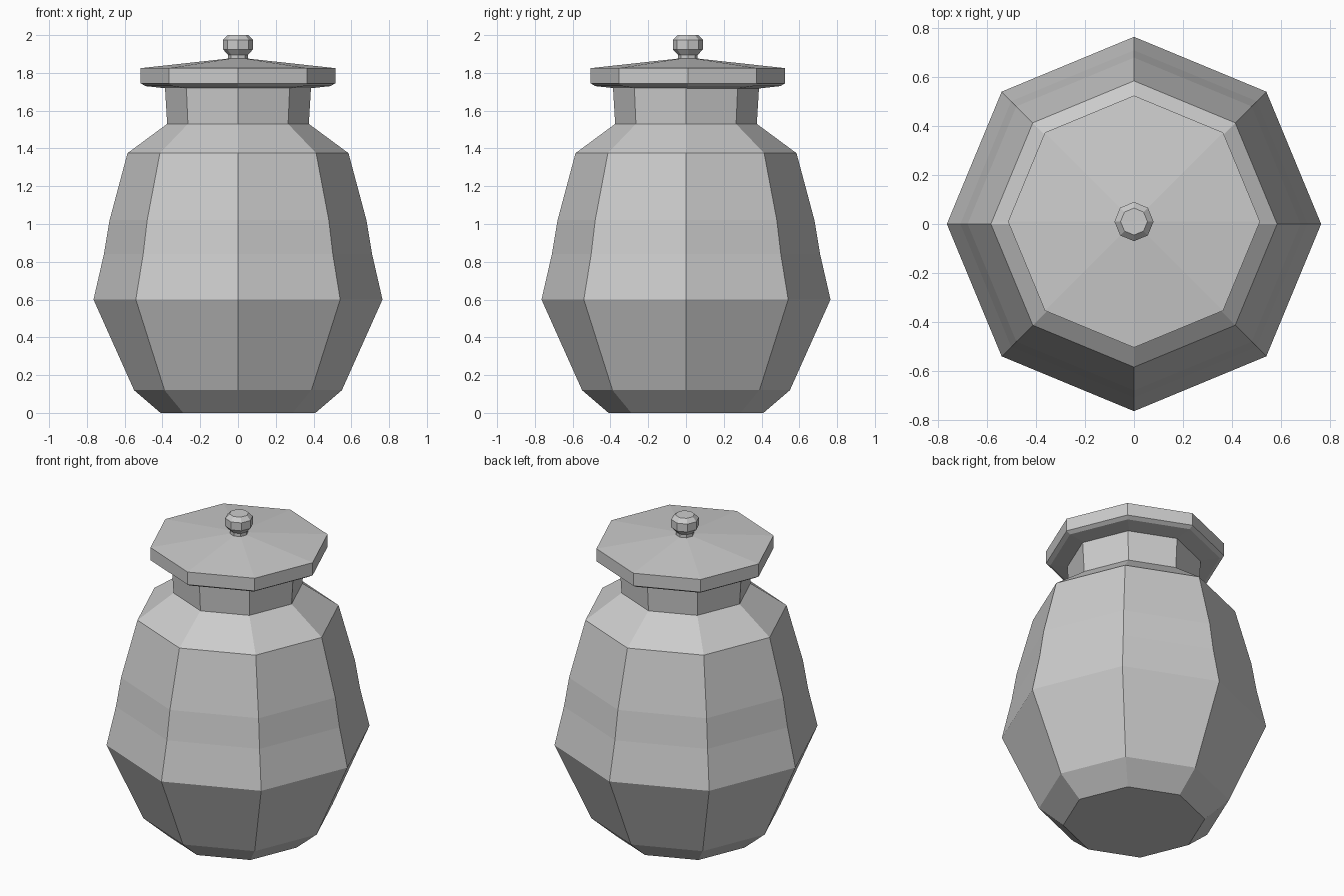
import bpy, bmesh
from math import cos, sin, tau

cube = bpy.data.objects.get("Cube")
if cube:
    bpy.data.objects.remove(cube, do_unlink=True)

clay = bpy.data.materials.new("grey_clay")
clay.use_nodes = True
grey = (0.6, 0.6, 0.6, 1)
clay.diffuse_color = grey
clay.node_tree.nodes["Principled BSDF"].inputs["Base Color"].default_value = grey


def lathe(name, profile, sides=8, y=0.0):
    """Flat-sided turned solid from (radius, height) pairs, capped at both ends."""
    bm = bmesh.new()
    rings = [[bm.verts.new((r * cos(tau * i / sides), r * sin(tau * i / sides), z))
              for i in range(sides)] for r, z in profile]
    for low, high in zip(rings, rings[1:]):
        for i in range(sides):
            j = (i + 1) % sides
            bm.faces.new((low[i], low[j], high[j], high[i]))
    bm.faces.new(rings[0][::-1])
    bm.faces.new(rings[-1])
    mesh = bpy.data.meshes.new(name)
    bm.to_mesh(mesh)
    bm.free()
    mesh.materials.append(clay)
    obj = bpy.data.objects.new(name, mesh)
    obj.location.y = y
    bpy.context.collection.objects.link(obj)
    return obj


# Jar body with foot, belly, shoulder and neck
lathe("jar_body", [(0.41, 0), (0.55, 0.12), (0.765, 0.60), (0.71, 0.84),
                   (0.68, 1.02), (0.585, 1.375), (0.375, 1.53), (0.387, 1.73)])

# Overhanging lid with a shallow pitched top
lathe("lid", [(0.38, 1.718), (0.49, 1.73), (0.515, 1.745),
              (0.515, 1.825), (0.05, 1.876)], y=0.01)

# Faceted knob on a short stem
lathe("lid_knob", [(0.052, 1.86), (0.052, 1.895), (0.08, 1.925),
                   (0.08, 1.975), (0.055, 2.0)], y=0.01)
